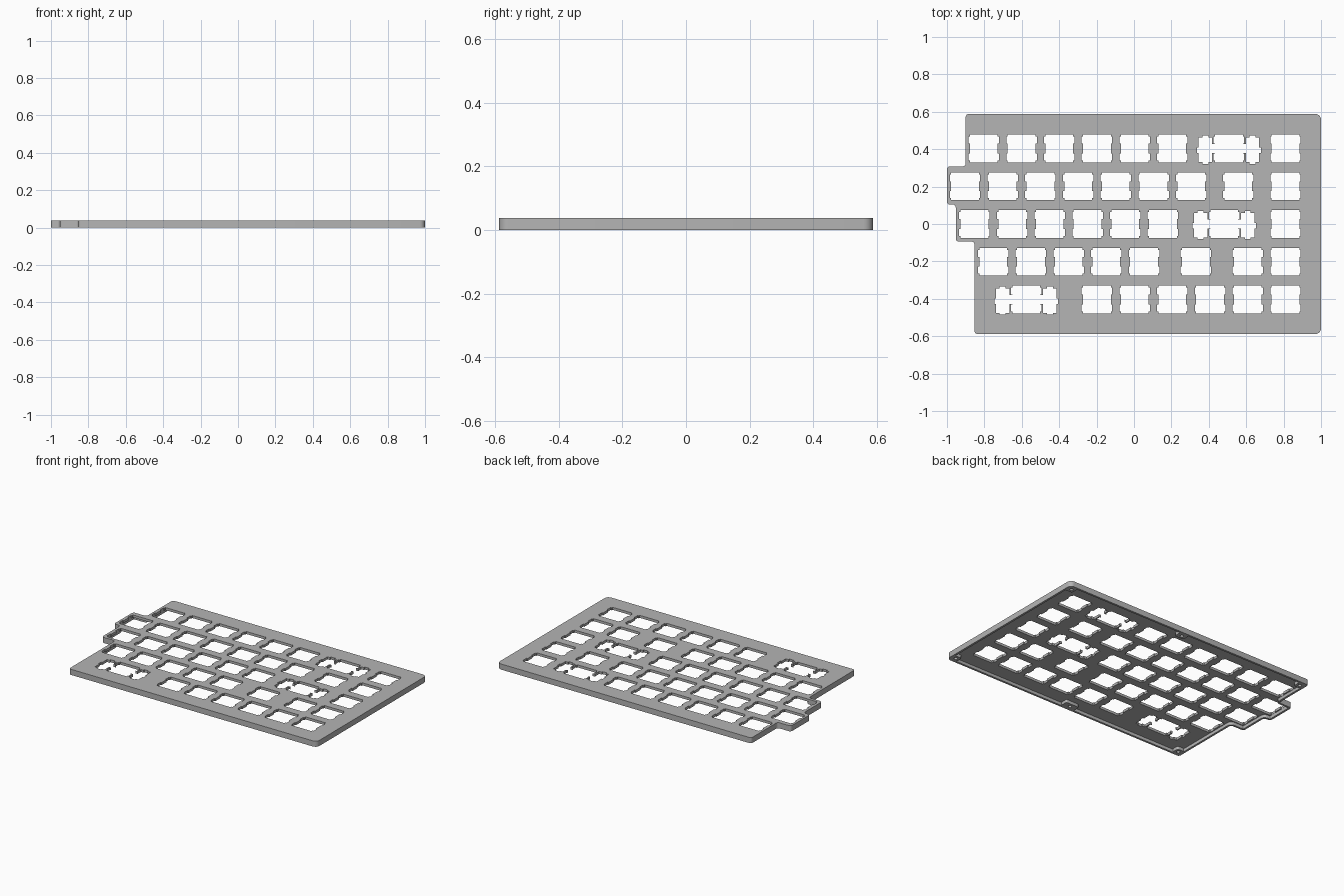
import bpy, bmesh
from math import cos, sin, pi
from mathutils import Vector

cube = bpy.data.objects.get("Cube")
if cube:
    bpy.data.objects.remove(cube, do_unlink=True)

PITCH = 0.2016            # key spacing
MM = PITCH / 19.05        # one millimetre in model units
TOP, FLOOR = 0.038, 0.021 # plate top and underside of the plate
RIM = 0.014               # wall width under the plate

grey = bpy.data.materials.new("plate grey")
grey.use_nodes = True
colour = (0.46, 0.46, 0.46, 1)
grey.diffuse_color = colour
grey.node_tree.nodes["Principled BSDF"].inputs["Base Color"].default_value = colour


def extrude_loops(name, loops, z0, z1):
    """Fill nested 2D loops (inner loops become holes) and extrude from z0 to z1."""
    curve = bpy.data.curves.new(name, "CURVE")
    curve.dimensions, curve.fill_mode = "2D", "BOTH"
    curve.extrude = (z1 - z0) / 2
    for loop in loops:
        spline = curve.splines.new("POLY")
        spline.points.add(len(loop) - 1)
        for point, (x, y) in zip(spline.points, loop):
            point.co = (x, y, 0, 1)
        spline.use_cyclic_u = True
    helper = bpy.data.objects.new(name + " profile", curve)
    bpy.context.collection.objects.link(helper)
    bpy.context.view_layer.update()
    deps = bpy.context.evaluated_depsgraph_get()
    mesh = bpy.data.meshes.new_from_object(helper.evaluated_get(deps))
    bpy.data.objects.remove(helper, do_unlink=True)
    bpy.data.curves.remove(curve)
    bm = bmesh.new()
    bm.from_mesh(mesh)
    bmesh.ops.translate(bm, verts=bm.verts, vec=(0, 0, (z0 + z1) / 2))
    bmesh.ops.remove_doubles(bm, verts=bm.verts, dist=1e-5)
    bmesh.ops.recalc_face_normals(bm, faces=bm.faces)
    bm.to_mesh(mesh)
    bm.free()
    mesh.materials.clear()
    mesh.materials.append(grey)
    obj = bpy.data.objects.new(name, mesh)
    bpy.context.collection.objects.link(obj)
    bpy.ops.object.select_all(action="DESELECT")
    obj.select_set(True)
    bpy.context.view_layer.objects.active = obj
    bpy.ops.object.shade_smooth_by_angle(angle=0.6)
    return obj


def rounded(corners, inset=0.0, steps=6):
    """Round a right-angled counter-clockwise outline, optionally shrunk inward."""
    pts = []
    for i, (x, y, r) in enumerate(corners):
        p = Vector((x, y))
        a = (p - Vector(corners[i - 1][:2])).normalized()
        b = (Vector(corners[(i + 1) % len(corners)][:2]) - p).normalized()
        inward = Vector((-a.y - b.y, a.x + b.x))
        convex = a.cross(b) > 0
        r = max(r - inset, 0.003) if convex else r + inset
        p = p + inward * inset
        centre = p - a * r + b * r
        for k in range(steps + 1):
            t = k / steps * pi / 2
            pts.append(centre + a * r * sin(t) - b * r * cos(t))
    return pts


def mirrored(side):
    """Close a right-hand profile by mirroring it to the left."""
    return side + [(-x, y) for x, y in reversed(side)]


def place(shape, cx, cy):
    return [(cx + x * MM, cy + y * MM) for x, y in shape]


def circle(cx, cy, r, n=16):
    return [(cx + r * cos(2 * pi * k / n), cy + r * sin(2 * pi * k / n)) for k in range(n)]


# Outer outline, with the staggered left edge: x, y, corner radius
BIG, SMALL = 0.03, 0.016
outline = [(-0.853, -0.588, SMALL), (1, -0.588, BIG), (1, 0.588, BIG),
           (-0.9, 0.588, SMALL), (-0.9, 0.308, SMALL), (-1, 0.308, SMALL),
           (-1, 0.104, SMALL), (-0.953, 0.104, SMALL), (-0.953, -0.094, SMALL),
           (-0.853, -0.094, SMALL)]

# Switch opening with clip notches, in millimetres
lower = [(7, -7), (7, -6), (7.7, -6), (7.7, -2.5), (7, -2.5)]
upper = [(x, -y) for x, y in reversed(lower)]
switch = mirrored(lower + upper)

# Wide-key opening: a switch joined to a stabiliser slot on either side
wing = [(7, -2.3), (8.56, -2.3), (8.56, -6.77), (10.4, -6.77), (10.4, -7.7),
        (13.4, -7.7), (13.4, -6.77), (15.3, -6.77), (15.3, -2.3), (16.1, -2.3),
        (16.1, 0.5), (15.3, 0.5), (15.3, 5.53), (13.4, 5.53), (13.4, 6.5),
        (10.4, 6.5), (10.4, 5.53), (8.56, 5.53), (8.56, 2.3), (7, 2.3)]
wide = mirrored(lower + wing + upper)

# Rows from back to front: key offsets left of the right column, and the wide key
rows = [([0] + [3 + i for i in range(6)], 1.5),
        ([0, 1.25] + [2.5 + i for i in range(7)], None),
        ([0] + [3.25 + i for i in range(6)], 1.625),
        ([0, 1, 2.375] + [3.75 + i for i in range(5)], None),
        (list(range(6)), 6.875)]
openings = []
for n, (keys, wide_key) in enumerate(rows):
    y = (2 - n) * PITCH
    openings += [place(switch, 0.81 - k * PITCH, y) for k in keys]
    if wide_key:
        openings.append(place(wide, 0.81 - wide_key * PITCH, y))

# Plate and the wall beneath it
extrude_loops("key_plate", [rounded(outline)] + openings, FLOOR, TOP)
extrude_loops("rim_wall", [rounded(outline), rounded(outline, RIM)], 0, FLOOR)

# Screw bosses beside the wall, four corners and two middles
bosses = [("front_left", 0.962, -0.55, 0.026), ("back_left", 0.962, 0.55, 0.026),
          ("front_right", -0.815, -0.55, 0.026), ("back_right", -0.862, 0.55, 0.026),
          ("front_middle", 0.05, -0.55, 0.05), ("back_middle", 0.08, 0.55, 0.035)]
for name, x, y, half in bosses:
    d = 0.026
    box = [(x - half, y - d, 0.01), (x + half, y - d, 0.01),
           (x + half, y + d, 0.01), (x - half, y + d, 0.01)]
    extrude_loops(name + "_screw_boss", [rounded(box), circle(x, y, 0.011)], 0, FLOOR)
